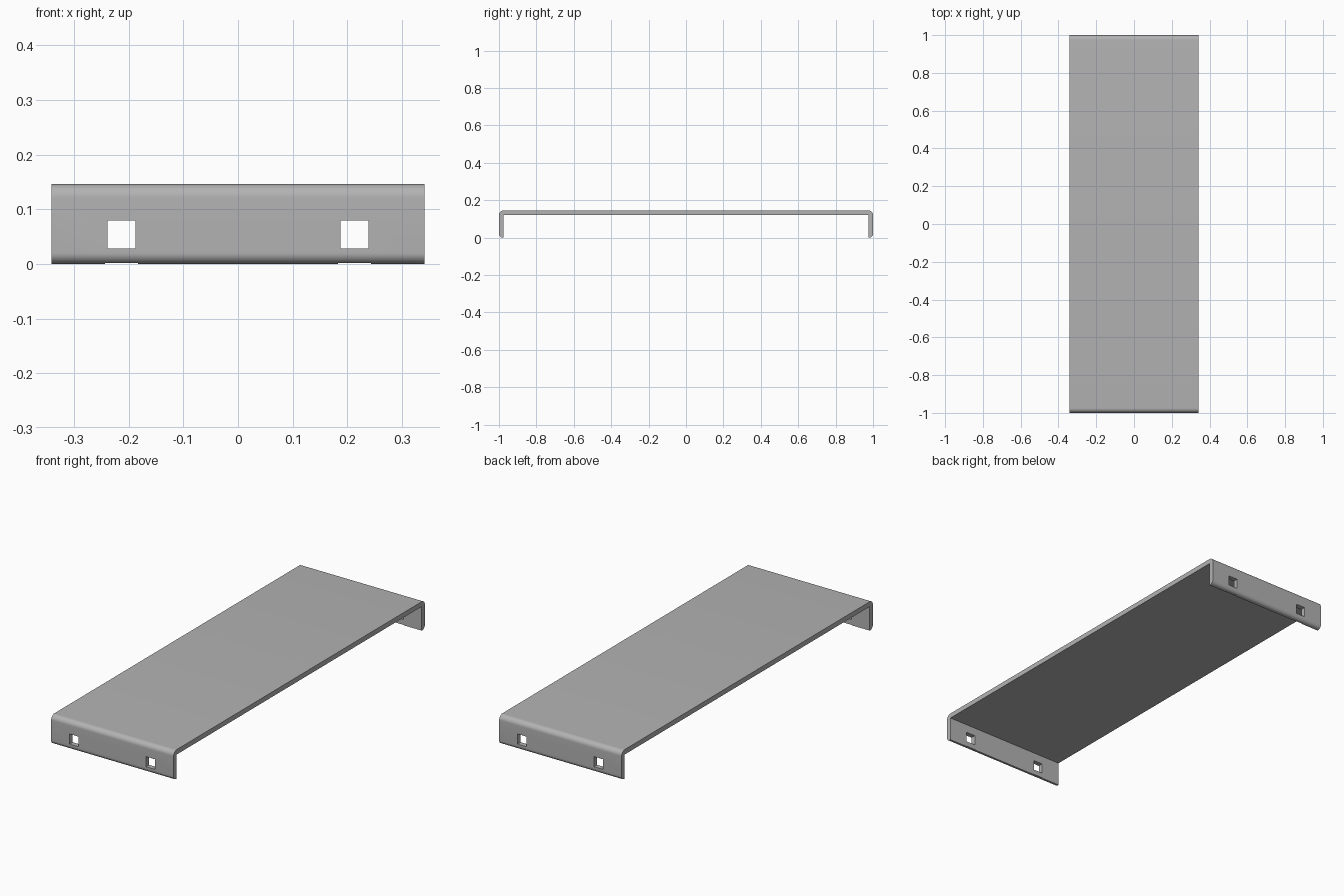
import bpy, bmesh
from math import sin, cos, pi

cube = bpy.data.objects.get("Cube")
if cube:
    bpy.data.objects.remove(cube, do_unlink=True)

HALF_W, HALF_L, H, T = 0.341, 1.0, 0.146, 0.025
BEND, LIP = 0.025, 0.02      # outer bend radius, rounded lip radius
HOLE_X, HOLE_Z, HOLE = 0.213, 0.0535, 0.051

steel = bpy.data.materials.new("plain grey steel")
steel.use_nodes = True
color = (0.45, 0.45, 0.45, 1)
steel.diffuse_color = color
steel.node_tree.nodes["Principled BSDF"].inputs["Base Color"].default_value = color


def arc(y, z, radius, start, end, steps=10):
    angles = [start + (end - start) * i / steps for i in range(steps + 1)]
    return [(y + radius * cos(a), z + radius * sin(a)) for a in angles]


# Half section of the folded sheet, mirrored to make both flanges
half = [(HALF_L - T, H - T), (HALF_L - T, 0)]
half += arc(HALF_L - LIP, LIP, LIP, -pi / 2, 0)
half += arc(HALF_L - BEND, H - BEND, BEND, 0, pi / 2)
section = half + [(-y, z) for y, z in reversed(half)]

bm = bmesh.new()
face = bm.faces.new([bm.verts.new((-HALF_W, y, z)) for y, z in section])
swept = bmesh.ops.extrude_face_region(bm, geom=[face])["geom"]
bmesh.ops.translate(bm, vec=(2 * HALF_W, 0, 0),
                    verts=[v for v in swept if isinstance(v, bmesh.types.BMVert)])
bmesh.ops.recalc_face_normals(bm, faces=bm.faces)
mesh = bpy.data.meshes.new("folded_panel")
bm.to_mesh(mesh)
bm.free()
mesh.materials.append(steel)
panel = bpy.data.objects.new("folded_panel", mesh)
bpy.context.collection.objects.link(panel)


def cut(x, y, z, width, height):
    """Cut a box-shaped opening through one flange."""
    bpy.ops.mesh.primitive_cube_add(size=1, location=(x, y, z))
    cutter = bpy.context.object
    cutter.name = "slot_cutter"
    cutter.scale = (width, 4 * T, height)
    cutter.hide_render = True
    cutter.data.materials.append(steel)
    mod = panel.modifiers.new("slot", 'BOOLEAN')
    mod.operation = 'DIFFERENCE'
    mod.solver = 'EXACT'
    mod.object = cutter
    bpy.context.view_layer.objects.active = panel
    bpy.ops.object.modifier_apply(modifier=mod.name)
    bpy.data.objects.remove(cutter, do_unlink=True)


# Square holes, each with a shallow relief in the lip below
for side in (-1, 1):
    for end in (-1, 1):
        cut(side * HOLE_X, end * (HALF_L - T / 2), HOLE_Z, HOLE, HOLE)
        cut(side * HOLE_X, end * (HALF_L - T / 2), 0, 0.06, 0.004)

# Smooth bends with crisp sheet edges
bpy.ops.object.select_all(action='DESELECT')
panel.select_set(True)
bpy.context.view_layer.objects.active = panel
bpy.ops.object.shade_smooth_by_angle(angle=pi / 6)
